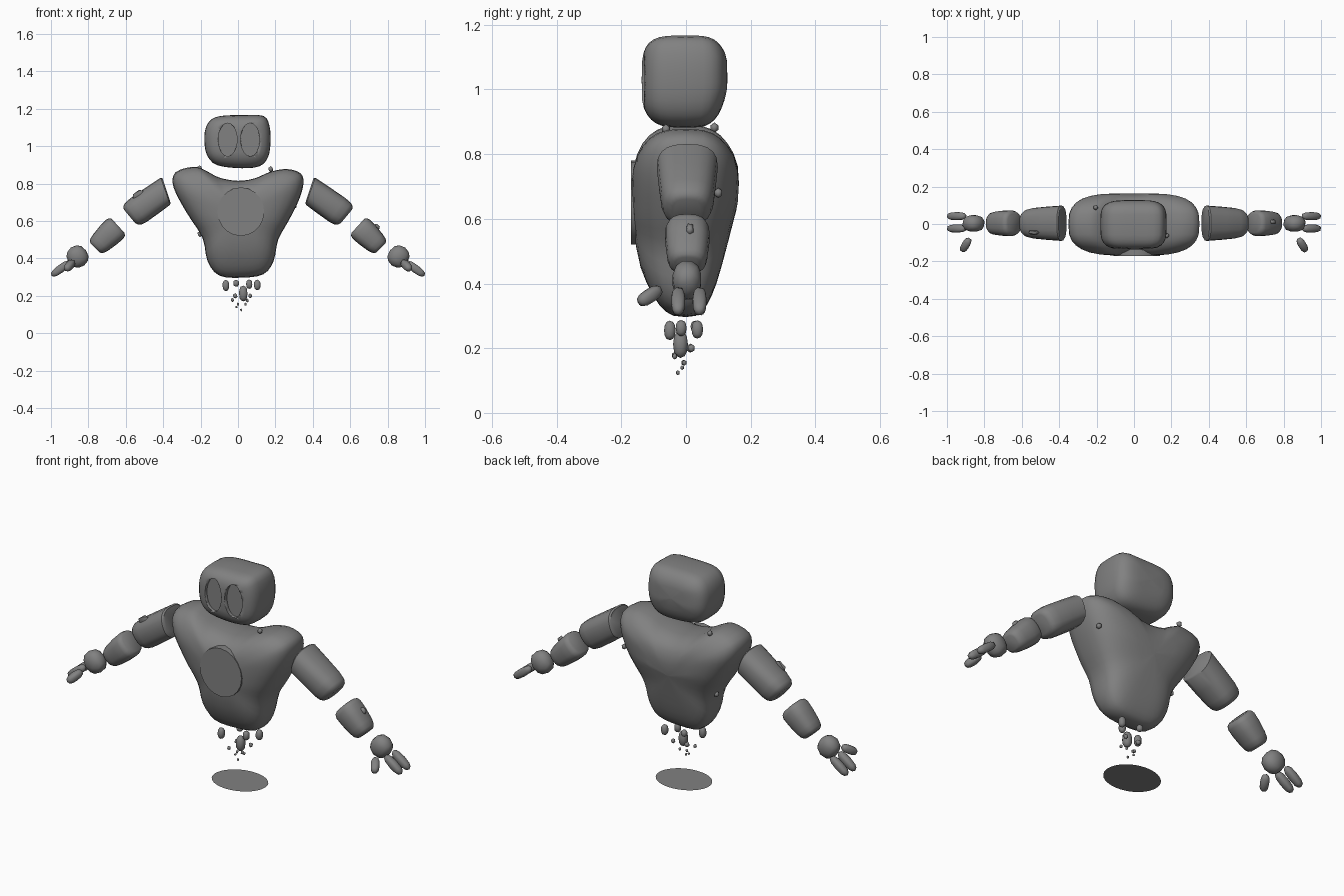
import bpy, bmesh, math
from mathutils import Vector

if "Cube" in bpy.data.objects:
    bpy.data.objects.remove(bpy.data.objects["Cube"], do_unlink=True)

stone = bpy.data.materials.new("stone_grey")
stone.use_nodes = True
stone.diffuse_color = (0.22, 0.22, 0.22, 1)
stone.node_tree.nodes["Principled BSDF"].inputs["Base Color"].default_value = (0.22, 0.22, 0.22, 1)


def finish(bm, name, angle=40):
    bmesh.ops.remove_doubles(bm, verts=bm.verts, dist=1e-5)
    bmesh.ops.recalc_face_normals(bm, faces=bm.faces)
    mesh = bpy.data.meshes.new(name)
    bm.to_mesh(mesh)
    bm.free()
    mesh.materials.append(stone)
    obj = bpy.data.objects.new(name, mesh)
    bpy.context.collection.objects.link(obj)
    bpy.ops.object.select_all(action="DESELECT")
    obj.select_set(True)
    bpy.context.view_layer.objects.active = obj
    bpy.ops.object.shade_smooth_by_angle(angle=math.radians(angle))
    return obj


def loft(bm, rings, cap=True):
    rows = [[bm.verts.new(p) for p in ring] for ring in rings]
    n = len(rows[0])
    for a, b in zip(rows, rows[1:]):
        for i in range(n):
            j = (i + 1) % n
            bm.faces.new((a[i], a[j], b[j], b[i]))
    if cap:
        bm.faces.new(rows[0])
        bm.faces.new(rows[-1])


def power(v, e):
    return math.copysign(abs(v) ** e, v)


def lookup(table, z):
    for (z0, d0), (z1, d1) in zip(table, table[1:]):
        if z <= z1:
            t = max(0, (z - z0) / (z1 - z0))
            return d0 + (d1 - d0) * t
    return table[-1][1]


def smooth_loop(points, steps=3):
    # Closed Catmull-Rom curve through the outline
    pts = [Vector(p) for p in points]
    out, n = [], len(pts)
    for i in range(n):
        a, b, c, d = (pts[(i + k - 1) % n] for k in range(4))
        for s in range(steps):
            t = s / steps
            out.append(0.5 * (2 * b + (c - a) * t + (2 * a - 5 * b + 4 * c - d) * t * t
                              + (3 * b - a - 3 * c + d) * t ** 3))
    return out


def pillow(name, outline, centre, front, back, n):
    # Front outline swelled in depth to a rounded boulder
    bm = bmesh.new()
    mid = Vector(centre)
    rings, steps = [], 16
    for k in range(steps + 1):
        a = math.pi * (k / steps - 0.5)
        r = max(power(math.cos(a), 2 / n), 0.02)
        h = power(math.sin(a), 2 / n)
        ring = []
        for p in smooth_loop(outline):
            q = mid + (p - mid) * r
            ring.append((q.x, h * lookup(front if h < 0 else back, q.y), q.y))
        rings.append(ring)
    loft(bm, rings)
    return finish(bm, name, 50)


def limb(name, corners, ya, yb, side, profile, n=2.6, sides=20):
    # Tapered stone between two slanted end faces
    at, ab, bt, bb = (Vector((x, 0, z)) for x, z in corners)
    bm = bmesh.new()
    rings = []
    for t, r in profile:
        top, bot = at.lerp(bt, t), ab.lerp(bb, t)
        mid, half = (top + bot) / 2, (top - bot) / 2
        ring = []
        for i in range(sides):
            a = 2 * math.pi * i / sides
            p = mid + half * r * power(math.sin(a), 2 / n)
            p.y += (ya + (yb - ya) * t) * r * power(math.cos(a), 2 / n)
            ring.append((p.x * side, p.y + 0.004, p.z))
        rings.append(ring)
    loft(bm, rings)
    return finish(bm, name)


def rock(name, pos, size, aim=(0, 0, 1), detail=2, boxy=1.0):
    # Faceted pebble with its long axis along aim
    bm = bmesh.new()
    bmesh.ops.create_icosphere(bm, subdivisions=detail, radius=1)
    turn = Vector(aim).to_track_quat("Z", "Y")
    for v in bm.verts:
        c = Vector([power(k, boxy) * s for k, s in zip(v.co, size)])
        v.co = turn @ c + Vector(pos)
    return finish(bm, name, 50)


def disc(name, pos, rx, ry, depth=0.0, sides=40, facing_front=False):
    bm = bmesh.new()
    levels = [0, depth] if depth else [0]
    rings = []
    for d in levels:
        ring = []
        for i in range(sides):
            a = 2 * math.pi * i / sides
            u, v = rx * math.cos(a), ry * math.sin(a)
            ring.append(Vector(pos) + (Vector((u, d, v)) if facing_front else Vector((u, v, d))))
        rings.append(ring)
    if depth:
        loft(bm, rings)
    else:
        bm.faces.new([bm.verts.new(p) for p in rings[0]])
    return finish(bm, name, 30)


# Torso with broad shoulders and a dipped neckline
torso_outline = [(0, .815), (.09, .828), (.17, .862), (.26, .878), (.335, .855), (.35, .8), (.325, .71),
                 (.27, .6), (.215, .5), (.19, .385), (.135, .315), (.02, .297), (-.1, .308),
                 (-.163, .385), (-.19, .51), (-.275, .645), (-.345, .78), (-.335, .86),
                 (-.235, .89), (-.17, .868), (-.1, .832)]
torso_front = [(.3, .115), (.45, .148), (.6, .167), (.75, .172), (.9, .165)]
torso_back = [(.3, .09), (.45, .115), (.55, .135), (.65, .162), (.78, .17), (.9, .15)]
pillow("torso", torso_outline, (0, .62), torso_front, torso_back, 3)
disc("chest_plate", (.015, -.17, .65), .125, .13, .05, 20, True)

# Head with two sunken eye sockets
head_outline = [(-.08, 1.163), (.03, 1.166), (.135, 1.162), (.168, 1.11), (.174, 1.02), (.16, .94),
                (.115, .893), (.02, .882), (-.11, .898), (-.165, .95), (-.18, 1.03), (-.172, 1.1), (-.14, 1.145)]
head = pillow("head", head_outline, (0, 1.03), [(.88, .125), (.95, .137), (1.17, .137)],
              [(.88, .1), (1.0, .128), (1.1, .128), (1.17, .115)], 3.8)
for x in (-.055, .065):
    cutter = disc("eye_cutter", (x, -.2, 1.035), .05, .088, .085, 40, True)
    cut = head.modifiers.new("eye_socket", "BOOLEAN")
    cut.operation, cut.solver, cut.object = "DIFFERENCE", "EXACT", cutter
    bpy.context.view_layer.objects.active = head
    bpy.ops.object.modifier_apply(modifier=cut.name)
    bpy.data.objects.remove(cutter, do_unlink=True)

# Floating arms, hands and fingers, mirrored
cut_end = [(0, .9), (.03, 1), (.4, 1.01), (.75, 1), (.9, .93), (.97, .8), (1, .6)]
round_end = [(0, .7), (.05, .88), (.15, .98), (.4, 1.02), (.75, 1), (.9, .93), (.97, .8), (1, .65)]
for side, label in ((1, "left"), (-1, "right")):
    limb(label + "_upper_arm", [(.406, .836), (.358, .69), (.63, .685), (.53, .565)], .095, .078, side, cut_end)
    limb(label + "_forearm", [(.69, .628), (.592, .52), (.803, .495), (.725, .418)], .072, .06, side, round_end)
    rock(label + "_palm", (side * .858, .003, .41), (.046, .06, .056), (side * .8, 0, -.6), 2, .85)
    for y, finger in ((.042, "outer"), (-.024, "inner")):
        rock(f"{label}_{finger}_finger", (side * .948, y, .345), (.022, .022, .062), (side * .8, 0, -.6), 2, .75)
    rock(label + "_thumb", (side * .9, -.112, .362), (.022, .022, .046), (side * .45, -.75, -.5), 2, .75)

# Small chips resting on the body and arms
chips = [(.175, -.062, .877), (-.205, .088, .882), (-.204, .03, .53), (.3, .1, .68)]
for p in chips:
    rock("body_chip", p, (.014, .014, .016), detail=1)
rock("forearm_chip", (.74, .012, .567), (.012, .016, .02), (.7, 0, -.7), 1, .7)
rock("upper_arm_chip", (-.535, -.045, .742), (.012, .018, .034), (-.8, 0, -.6), 1, .7)

# Trail of debris under the torso: x, y, z, radius, height
debris = [(-.065, -.05, .255, .018, .03), (-.01, .03, .267, .016, .018), (.06, -.015, .262, .017, .025),
          (.103, .035, .258, .018, .028), (.028, -.017, .212, .023, .042), (-.015, .013, .2, .013, .014),
          (.065, .017, .2, .011, .013), (-.03, -.035, .178, .009, .011), (.05, -.035, .175, .008, .01),
          (.0, -.008, .155, .007, .009), (.04, -.005, .155, .007, .009), (-.008, -.012, .14, .006, .007),
          (.017, -.025, .124, .006, .008)]
for x, y, z, r, h in debris:
    rock("debris", (x, y, z), (r, r, h), detail=2 if r > .015 else 1, boxy=.85)

# Flat disc on the ground
disc("ground_disc", (.012, 0, 0), .148, .118)
